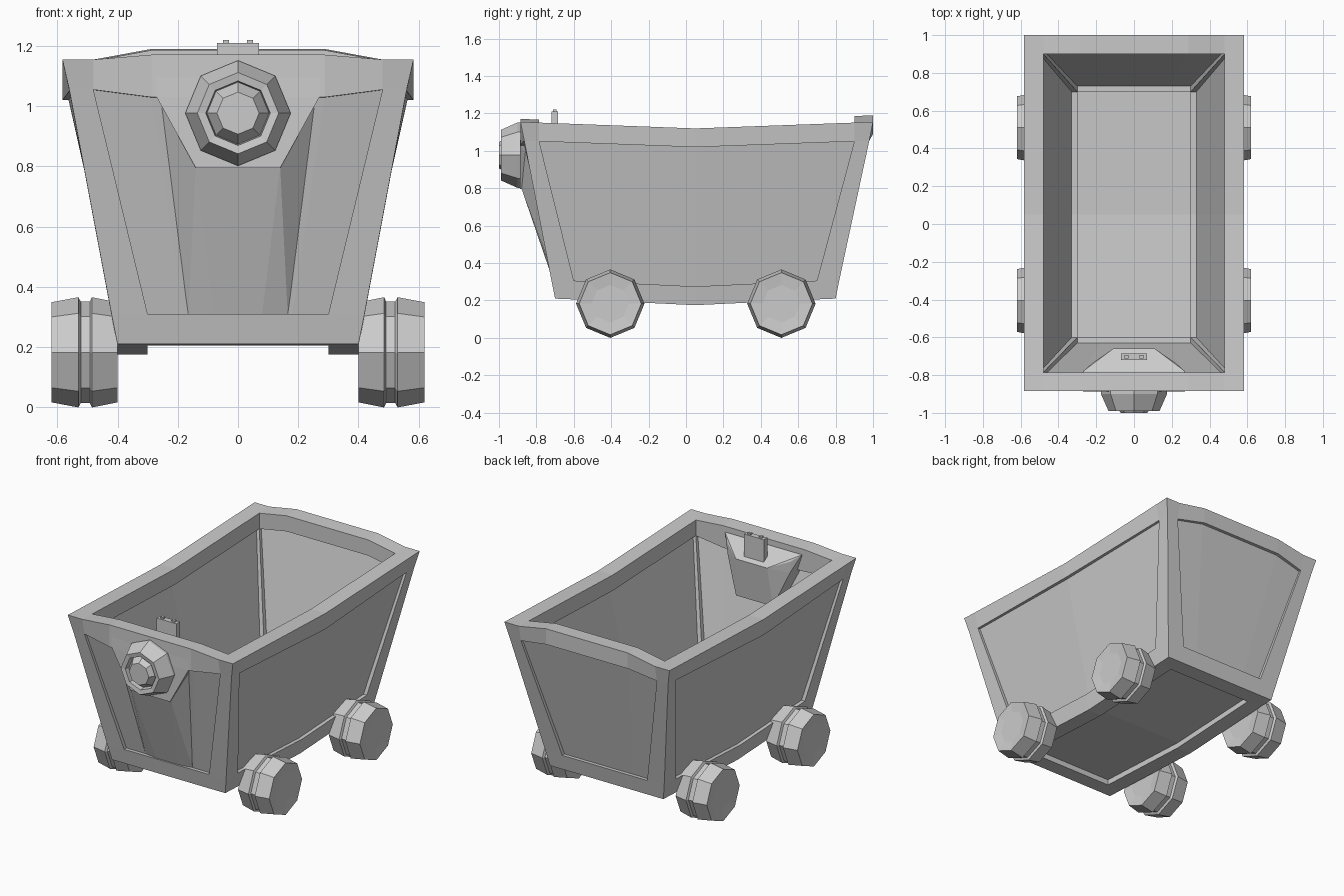
import bpy, bmesh
from math import sin, cos, pi
from mathutils import Vector

if "Cube" in bpy.data.objects:
    bpy.data.objects.remove(bpy.data.objects["Cube"])


def finish(name, bm):
    bmesh.ops.recalc_face_normals(bm, faces=bm.faces[:])
    mesh = bpy.data.meshes.new(name)
    bm.to_mesh(mesh)
    bm.free()
    obj = bpy.data.objects.new(name, mesh)
    bpy.context.collection.objects.link(obj)
    return obj


# Flared lattice of the tub: outer/inner offsets at four height levels
XO, XI = (.40, .42, .56, .583), (.30, .30, .48, .48)
FO, FI = (-.70, -.72, -.865, -.885), (-.60, -.60, -.785, -.785)
BO, BI = (.80, .82, .98, 1.0), (.70, .70, .90, .90)
Z = (.21, .31, 1.055, 1.155)
N = (5, 4, 3)                                   # cells along x, y, z


def point(c):
    i, j, k = c
    x = (-XO[k], -XI[k], -.6 * XI[k], .6 * XI[k], XI[k], XO[k])[i]
    y = (FO[k], FI[k], .05, BI[k], BO[k])[j]
    z = Z[k] - (0, .004, .035, .004, 0)[j]      # sides sag in the middle
    if i in (2, 3) and k >= 2 and j != 2:       # end walls arch
        z += .035 if j > 2 else (-.025 if k == 2 else .016)
    if k == 2 and j == 2 and i in (0, 5):
        x = XO[3] if i else -XO[3]
    if k == 2 and i in (2, 3) and j in (0, 4):
        y = BO[3] if j else FO[3]
    return Vector((x, y, z))


def cells_mesh(name, cells, pos):
    """Skin of a set of lattice cells."""
    bm, verts = bmesh.new(), {}
    for c in cells:
        for a in range(3):
            for s in (0, 1):
                nb = list(c)
                nb[a] += 2 * s - 1
                if tuple(nb) in cells:
                    continue
                face = []
                for p, q in ((0, 0), (1, 0), (1, 1), (0, 1)):
                    v = list(c)
                    v[a] += s
                    v[(a + 1) % 3] += p
                    v[(a + 2) % 3] += q
                    v = tuple(v)
                    if v not in verts:
                        verts[v] = bm.verts.new(pos(v))
                    face.append(verts[v])
                bm.faces.new(face)
    return finish(name, bm)


def extremes(c):
    return [a for a in range(3) if c[a] in (0, N[a] - 1)]


every = [(i, j, k) for i in range(N[0]) for j in range(N[1]) for k in range(N[2])]

# Frame of twelve bars
cells_mesh("tub_frame", {c for c in every if len(extremes(c)) >= 2}, point)

# Thin panels set between the bars
for name, axis, layer in (("left_panel", 0, 0), ("right_panel", 0, 4),
                          ("front_panel", 1, 0), ("back_panel", 1, 3), ("floor_panel", 2, 0)):
    outer, inner = (0, 1) if layer == 0 else (layer + 1, layer)
    near = .35 if axis == 2 else .2

    def slab(v, axis=axis, outer=outer, inner=inner, near=near):
        a, b = list(v), list(v)
        a[axis], b[axis] = outer, inner
        return point(a).lerp(point(b), near if v[axis] == outer else .75)
    cells_mesh(name, {c for c in every if extremes(c) == [axis] and c[axis] == layer}, slab)


def hull(name, half):
    """Convex solid from points mirrored in x."""
    bm = bmesh.new()
    for x, y, z in half:
        for s in (-1, 1):
            bm.verts.new((s * x, y, z))
    res = bmesh.ops.convex_hull(bm, input=bm.verts[:])
    junk = [g for g in res["geom_interior"] + res["geom_unused"] if isinstance(g, bmesh.types.BMVert)]
    bmesh.ops.delete(bm, geom=list(set(junk)), context='VERTS')
    bmesh.ops.dissolve_limit(bm, angle_limit=.01, verts=bm.verts[:], edges=bm.edges[:])
    return finish(name, bm)


# Lamp mounting plate, bulging to both sides of the front wall
hull("lamp_plate", [(.27, -.887, 1.03), (.14, -.887, .795), (.27, -.884, 1.13),
                    (.27, -.78, 1.13), (.22, -.735, 1.09), (.11, -.66, 1.05),
                    (.22, -.735, 1.02), (.13, -.69, .80)])
# Faceted brace below the plate
hull("front_brace", [(.27, -.855, 1.03), (.14, -.88, .80), (.165, -.697, .31),
                     (.08, -.712, .31), (.27, -.82, 1.03), (.14, -.78, .80), (.165, -.66, .31)])


def box(name, x0, x1, y0, y1, z0, z1):
    bm = bmesh.new()
    bmesh.ops.create_cube(bm, size=1)
    for v in bm.verts:
        v.co = ((x0 + x1) / 2 + v.co.x * (x1 - x0), (y0 + y1) / 2 + v.co.y * (y1 - y0),
                (z0 + z1) / 2 + v.co.z * (z1 - z0))
    return finish(name, bm)


# Switch box with two buttons
box("switch_box", -.07, .07, -.72, -.685, 1.03, 1.21)
for s in (-1, 1):
    box("switch_button", s * .04 - .01, s * .04 + .01, -.712, -.693, 1.2, 1.22)


def lathe(name, profile, place):
    """Eight-sided turning of (radius, depth) pairs."""
    bm = bmesh.new()
    rings = [[bm.verts.new(place(r * cos(n * pi / 4), r * sin(n * pi / 4), d)) for n in range(8)]
             for r, d in profile]
    for a, b in zip(rings, rings[1:]):
        for n in range(8):
            m = (n + 1) % 8
            bm.faces.new((a[n], a[m], b[m], b[n]))
    bm.faces.new(rings[0])
    bm.faces.new(rings[-1])
    return finish(name, bm)


# Headlamp
lathe("headlamp", [(.175, .87), (.175, .90), (.135, .99), (.107, .985), (.103, .95), (.07, 1.0)],
      lambda a, b, d: (a, -d, .977 + b))

# Wheels with a groove round the middle
WHEEL = [(.10, .407), (.166, .40), (.183, .485), (.168, .492), (.168, .522),
         (.183, .53), (.166, .62), (.10, .612)]
for side, s in (("left", -1), ("right", 1)):
    for end, y in (("front", -.405), ("back", .51)):
        lathe(f"{end}_{side}_wheel", WHEEL, lambda a, b, d, s=s, y=y: (s * d, y + a, .183 + b))
